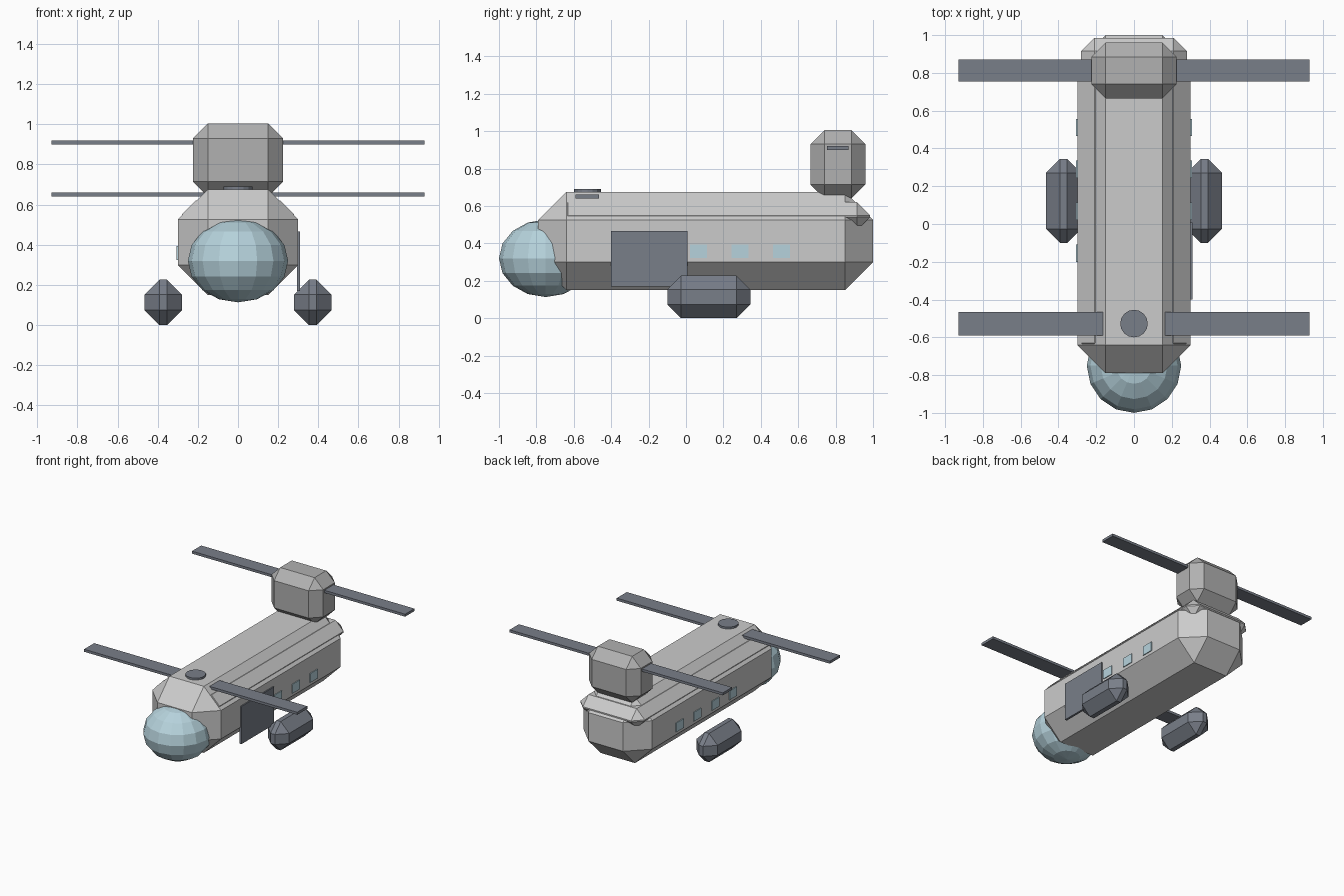
import bpy, bmesh
from mathutils import Vector, Matrix

cube = bpy.data.objects.get("Cube")
if cube:
    bpy.data.objects.remove(cube, do_unlink=True)


def material(name, r, g, b):
    m = bpy.data.materials.new(name)
    m.use_nodes = True
    m.diffuse_color = (r, g, b, 1)
    m.node_tree.nodes["Principled BSDF"].inputs["Base Color"].default_value = (r, g, b, 1)
    return m


light_grey = material("light grey", 0.60, 0.60, 0.60)
mid_grey = material("mid grey", 0.44, 0.44, 0.44)
slate = material("slate grey", 0.19, 0.21, 0.25)
glass = material("pale blue glass", 0.47, 0.65, 0.72)


def finish(bm, name, mat):
    mesh = bpy.data.meshes.new(name)
    bm.to_mesh(mesh)
    bm.free()
    mesh.materials.append(mat)
    obj = bpy.data.objects.new(name, mesh)
    bpy.context.collection.objects.link(obj)
    return obj


def box(name, low, high, mat, chamfer=0):
    """Box between two corners, with optional flat chamfers."""
    low, high = Vector(low), Vector(high)
    bm = bmesh.new()
    bmesh.ops.create_cube(bm, size=1, matrix=Matrix.LocRotScale((low + high) / 2, None, high - low))
    if chamfer:
        bmesh.ops.bevel(bm, geom=bm.edges[:], offset=chamfer, segments=1,
                        profile=0.5, affect='EDGES')
    return finish(bm, name, mat)


# Fuselage, shoulder fairing and rear rotor housing
box("fuselage", (-0.30, -0.79, 0.15), (0.30, 1.0, 0.675), light_grey, 0.15)
box("shoulder_fairing", (-0.28, -0.70, 0.47), (0.28, 0.985, 0.62), light_grey, 0.07)
box("rear_rotor_housing", (-0.225, 0.665, 0.64), (0.225, 0.96, 1.005), mid_grey, 0.075)

# Faceted nose glass
bm = bmesh.new()
bmesh.ops.create_uvsphere(bm, u_segments=16, v_segments=8, radius=1,
                          matrix=Matrix.LocRotScale((0, -0.75, 0.32), None, (0.25, 0.25, 0.207)))
finish(bm, "nose_glass", glass)

# Rotors and front hub
box("front_rotor_blades", (-0.93, -0.59, 0.64), (0.93, -0.465, 0.66), slate)
box("rear_rotor_blades", (-0.93, 0.755, 0.90), (0.93, 0.87, 0.92), slate)
bm = bmesh.new()
bmesh.ops.create_cone(bm, cap_ends=True, segments=16, radius1=0.073, radius2=0.073,
                      depth=0.06, matrix=Matrix.Translation((0, -0.527, 0.66)))
finish(bm, "front_rotor_hub", slate)

# Fuel pods and cabin windows on both sides
for side, label in ((1, "left"), (-1, "right")):
    x = side * 0.3725
    box(f"{label}_fuel_pod", (x - 0.0925, -0.10, 0), (x + 0.0925, 0.345, 0.227), slate, 0.074)
    x = side * 0.302
    for i in range(4):
        y = -0.155 + 0.222 * i
        box(f"{label}_window_{i + 1}", (x - 0.004, y - 0.046, 0.323), (x + 0.004, y + 0.046, 0.395), glass)

# Sliding door on the left side
box("side_door", (0.293, -0.40, 0.17), (0.31, 0.008, 0.467), slate)
